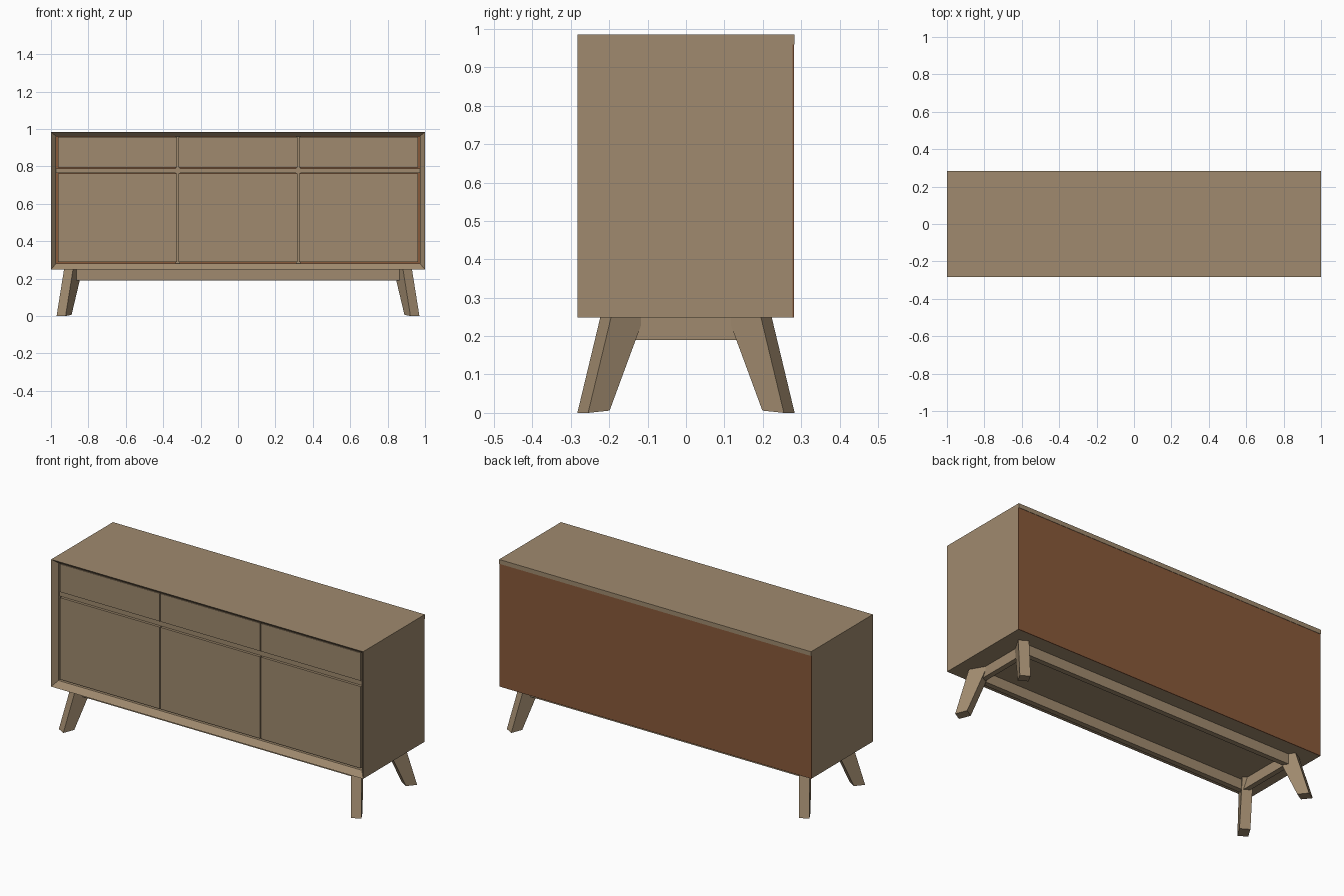
import bpy, bmesh

if "Cube" in bpy.data.objects:
    bpy.data.objects.remove(bpy.data.objects["Cube"])


def material(name, rgb):
    m = bpy.data.materials.new(name)
    m.diffuse_color = (*rgb, 1)
    m.use_nodes = True
    m.node_tree.nodes["Principled BSDF"].inputs["Base Color"].default_value = m.diffuse_color
    return m


WOOD = material("light_wood", (0.35, 0.255, 0.156))
BROWN = material("brown_back", (0.25, 0.10, 0.042))


def finish(name, bm, mat):
    bmesh.ops.recalc_face_normals(bm, faces=bm.faces)
    me = bpy.data.meshes.new(name)
    bm.to_mesh(me)
    bm.free()
    me.materials.append(mat)
    ob = bpy.data.objects.new(name, me)
    bpy.context.collection.objects.link(ob)
    return ob


def box(name, x, y, z, mat=WOOD):
    bm = bmesh.new()
    bmesh.ops.create_cube(bm, size=1)
    for v in bm.verts:
        v.co = [(r[0] + r[1]) / 2 + c * (r[1] - r[0]) for c, r in zip(v.co, (x, y, z))]
    return finish(name, bm, mat)


def loft(name, loops, closed=False):
    """Join rings of four points; either cap the ends or close into a ring."""
    bm = bmesh.new()
    rings = [[bm.verts.new(p) for p in loop] for loop in loops]
    pairs = list(zip(rings, rings[1:]))
    if closed:
        pairs.append((rings[-1], rings[0]))
    else:
        bm.faces.new(rings[0])
        bm.faces.new(rings[-1])
    for a, b in pairs:
        for i in range(4):
            j = (i + 1) % 4
            bm.faces.new((a[i], a[j], b[j], b[i]))
    return finish(name, bm, WOOD)


def rect(w, y, z0, z1):
    return [(-w, y, z0), (w, y, z0), (w, y, z1), (-w, y, z1)]


# cabinet shell, with a mitred edge sloping inwards around the front
loft("cabinet_shell", [rect(1, 0.278, 0.248, 0.985), rect(1, -0.283, 0.248, 0.985),
                       rect(0.973, -0.255, 0.28, 0.961), rect(0.973, 0.278, 0.28, 0.961)], closed=True)
box("top_back_edge", (-1, 1), (0.278, 0.283), (0.96, 0.985))
box("back_panel", (-1, 1), (0.276, 0.281), (0.248, 0.96), BROWN)

# inner rail and dividers, set behind the fronts
box("middle_rail", (-0.973, 0.973), (-0.243, 0.27), (0.765, 0.79))
for i, x in enumerate((-0.322, 0.322)):
    box(f"divider_{i + 1}", (x - 0.012, x + 0.012), (-0.238, 0.27), (0.28, 0.961))

# three drawer fronts over three doors
for i in range(3):
    c = (i - 1) * 0.644
    span = (c - 0.319, c + 0.319)
    box(f"drawer_front_{i + 1}", span, (-0.253, -0.233), (0.795, 0.957))
    box(f"door_{i + 1}", span, (-0.253, -0.233), (0.288, 0.762))

# base frame under the cabinet
for side, s in (("front", -1), ("back", 1)):
    y = sorted((s * 0.19, s * 0.16))
    box(f"{side}_base_rail", (-0.885, 0.885), y, (0.19, 0.248))
for side, s in (("left", -1), ("right", 1)):
    x = sorted((s * 0.885, s * 0.855))
    box(f"{side}_base_rail", x, (-0.16, 0.16), (0.19, 0.248))

# splayed, tapered legs turned outwards at the corners
BOTTOM = [(0.97, -0.255, 0), (0.922, -0.283, 0), (0.89, -0.228, 0.006), (0.938, -0.199, 0.006)]
TOP = [(0.93, -0.195, 0.25), (0.882, -0.223, 0.25), (0.832, -0.137, 0.25), (0.88, -0.109, 0.25)]
for fb, sy in (("front", 1), ("back", -1)):
    for lr, sx in (("left", -1), ("right", 1)):
        loft(f"{fb}_{lr}_leg", [[(x * sx, y * sy, z) for x, y, z in ring] for ring in (BOTTOM, TOP)])
